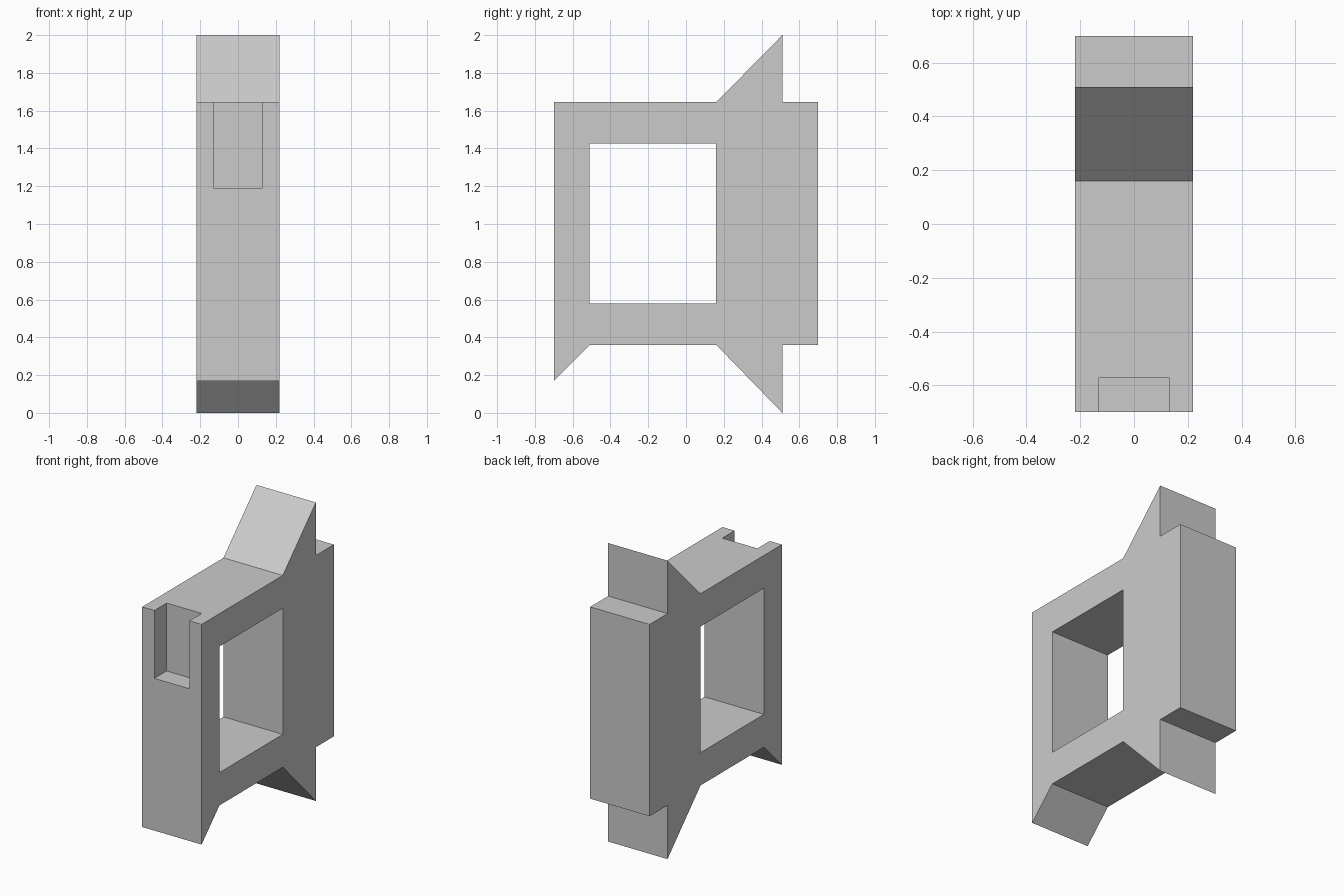
import bpy
import bmesh

if "Cube" in bpy.data.objects:
    bpy.data.objects.remove(bpy.data.objects["Cube"], do_unlink=True)

HALF_WIDTH = 0.22

# Single plain grey
grey = bpy.data.materials.new("plain grey")
grey.use_nodes = True
colour = (0.6, 0.6, 0.6, 1)
grey.diffuse_color = colour
grey.node_tree.nodes["Principled BSDF"].inputs["Base Color"].default_value = colour


def extrude_profile(name, profile, half):
    """Extrude a side profile of (y, z) points along x."""
    bm = bmesh.new()
    face = bm.faces.new([bm.verts.new((-half, y, z)) for y, z in profile])
    grown = bmesh.ops.extrude_face_region(bm, geom=[face])["geom"]
    for v in grown:
        if isinstance(v, bmesh.types.BMVert):
            v.co.x = half
    bmesh.ops.recalc_face_normals(bm, faces=bm.faces)
    mesh = bpy.data.meshes.new(name)
    bm.to_mesh(mesh)
    bm.free()
    mesh.materials.append(grey)
    obj = bpy.data.objects.new(name, mesh)
    bpy.context.collection.objects.link(obj)
    return obj


def box_profile(y0, y1, z0, z1):
    return [(y0, z0), (y1, z0), (y1, z1), (y0, z1)]


def cut(target, cutter):
    """Subtract a cutter, then apply and remove it."""
    cutter.hide_render = True
    mod = target.modifiers.new("cut", "BOOLEAN")
    mod.operation = "DIFFERENCE"
    mod.solver = "EXACT"
    mod.object = cutter
    bpy.context.view_layer.objects.active = target
    bpy.ops.object.modifier_apply(modifier=mod.name)
    bpy.data.objects.remove(cutter, do_unlink=True)


# Frame outline: front foot, rear lower spur, back block, rear upper spur
outline = [
    (-0.7, 0.17), (-0.51, 0.36), (0.16, 0.36), (0.51, 0), (0.51, 0.36),
    (0.7, 0.36), (0.7, 1.645), (0.51, 1.645), (0.51, 2), (0.16, 1.645),
    (-0.7, 1.645),
]
frame = extrude_profile("spurred_frame", outline, HALF_WIDTH)

# Window through the sides
cut(frame, extrude_profile("window_cutter", box_profile(-0.51, 0.16, 0.58, 1.425), 0.5))

# Notch in the top of the front
cut(frame, extrude_profile("notch_cutter", box_profile(-0.9, -0.57, 1.19, 1.9), 0.13))
